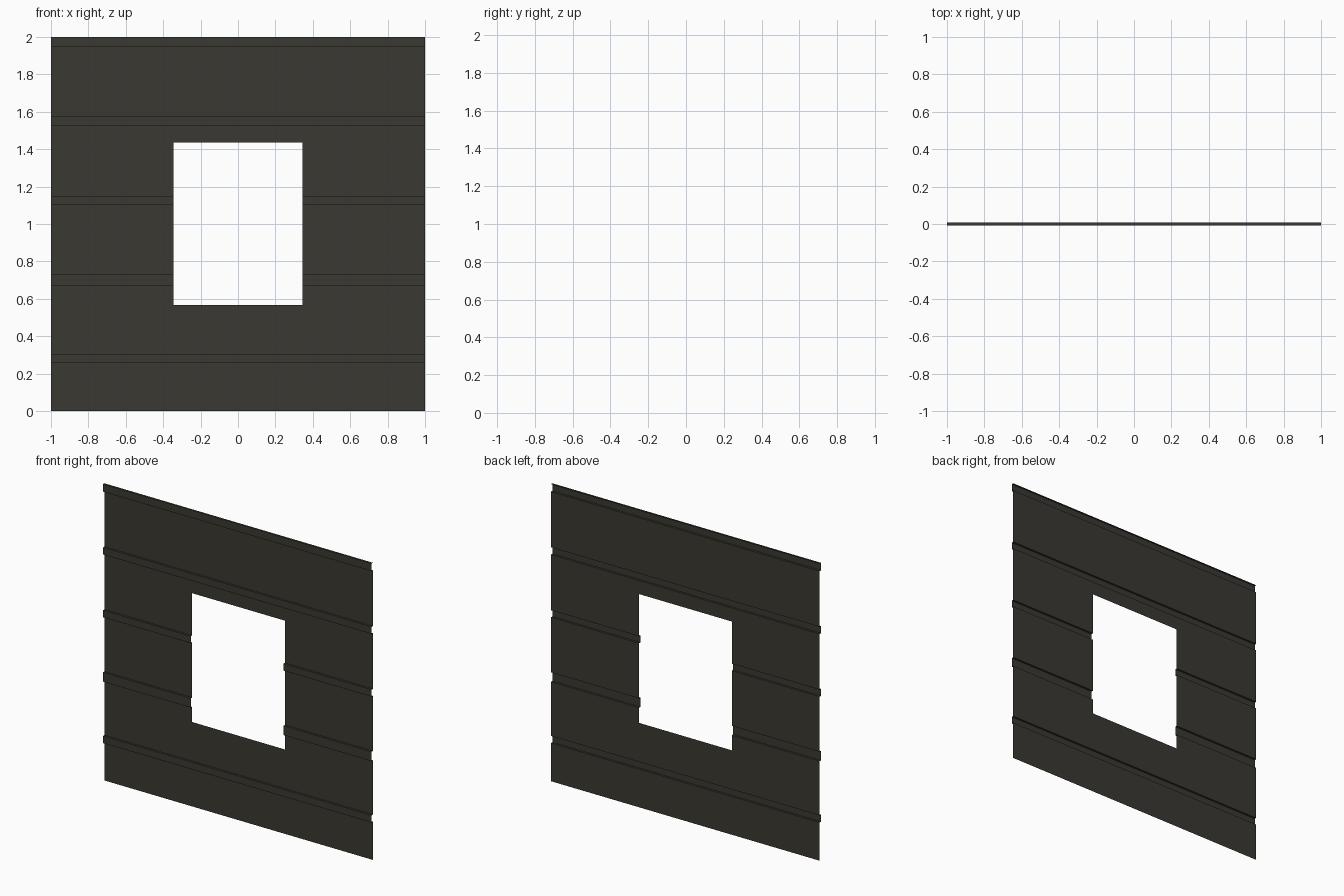
import bpy, bmesh

if "Cube" in bpy.data.objects:
    bpy.data.objects.remove(bpy.data.objects["Cube"])

# Dark olive-grey painted cladding
mat = bpy.data.materials.new("dark olive grey")
mat.diffuse_color = (0.042, 0.040, 0.031, 1.0)
mat.use_nodes = True
mat.node_tree.nodes["Principled BSDF"].inputs["Base Color"].default_value = mat.diffuse_color

FRONT, BACK = -0.007, 0.007
RIDGES = [(0.257, 0.305), (0.67, 0.733), (1.104, 1.151), (1.526, 1.574), (1.949, 2.0)]
WINDOW_X = (-0.346, 0.344)
WINDOW_Z = (0.568, 1.435)

# Side profile: flat boards with shallow ridges stepping forward
profile = [(BACK, 0.0)]
for low, high in RIDGES:
    profile += [(BACK, low), (FRONT, low), (FRONT, high), (BACK, high)]
for z in WINDOW_Z:
    i = next(k for k, p in enumerate(profile) if p[1] > z)
    profile.insert(i, (BACK, z))

# Sweep the profile across x, leaving out the window opening
columns = [-1.0, WINDOW_X[0], WINDOW_X[1], 1.0]
bm = bmesh.new()
grid = [[bm.verts.new((x, y, z)) for y, z in profile] for x in columns]
for c in range(3):
    for r in range(len(profile) - 1):
        mid = (profile[r][1] + profile[r + 1][1]) / 2
        if c == 1 and WINDOW_Z[0] < mid < WINDOW_Z[1]:
            continue
        bm.faces.new((grid[c][r], grid[c + 1][r], grid[c + 1][r + 1], grid[c][r + 1]))
loose = [v for v in bm.verts if not v.link_faces]
bmesh.ops.delete(bm, geom=loose, context='VERTS')

mesh = bpy.data.meshes.new("clad_wall_panel")
bm.to_mesh(mesh)
bm.free()
mesh.materials.append(mat)
wall = bpy.data.objects.new("clad_wall_panel", mesh)
bpy.context.collection.objects.link(wall)
